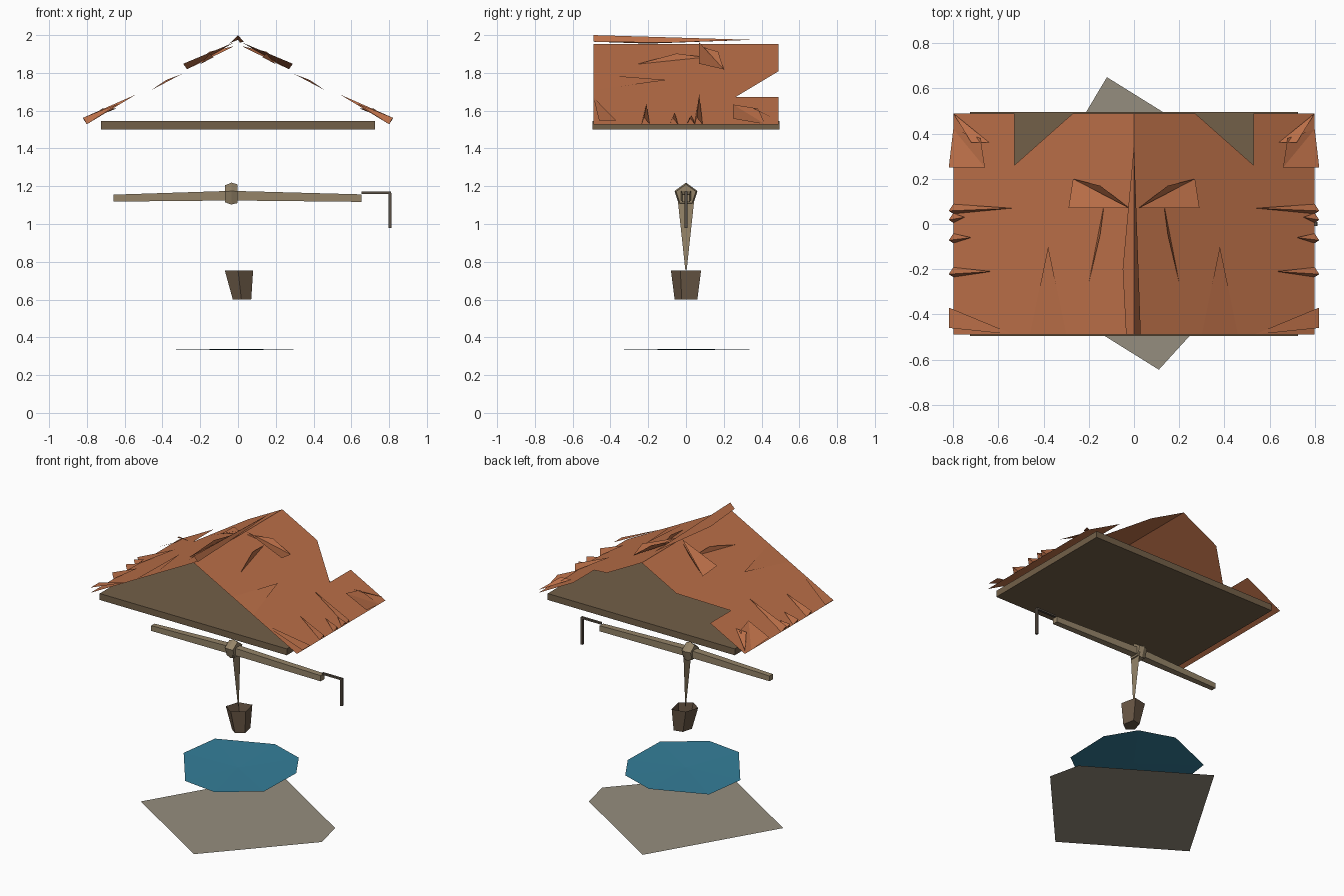
import bpy, bmesh
from math import pi, cos, sin

cube = bpy.data.objects.get("Cube")
if cube:
    bpy.data.objects.remove(cube)


def material(name, rgb):
    m = bpy.data.materials.new(name)
    m.use_nodes = True
    m.diffuse_color = (*rgb, 1)
    m.node_tree.nodes["Principled BSDF"].inputs["Base Color"].default_value = (*rgb, 1)
    return m


clay = material("clay tile", (0.50, 0.16, 0.065))
timber = material("dark timber", (0.17, 0.115, 0.065))
pale_wood = material("pale wood", (0.30, 0.23, 0.14))
bucket_wood = material("bucket wood", (0.14, 0.095, 0.06))
iron = material("dark iron", (0.10, 0.08, 0.06))
stone = material("grey stone", (0.30, 0.27, 0.21))
blue = material("water blue", (0.035, 0.21, 0.32))


def mesh_object(name, polygons, mat):
    """Each polygon is a list of corner points; shared corners are welded."""
    bm = bmesh.new()
    for poly in polygons:
        bm.faces.new([bm.verts.new(p) for p in poly])
    bmesh.ops.remove_doubles(bm, verts=bm.verts, dist=0.0005)
    bm.normal_update()
    mesh = bpy.data.meshes.new(name)
    bm.to_mesh(mesh)
    bm.free()
    mesh.materials.append(mat)
    ob = bpy.data.objects.new(name, mesh)
    bpy.context.collection.objects.link(ob)
    return ob


def box(name, lo, hi, mat):
    bm = bmesh.new()
    bmesh.ops.create_cube(bm, size=1)
    for v in bm.verts:
        v.co = [(a + b) / 2 + c * (b - a) for a, b, c in zip(lo, hi, v.co)]
    mesh = bpy.data.meshes.new(name)
    bm.to_mesh(mesh)
    bm.free()
    mesh.materials.append(mat)
    bpy.context.collection.objects.link(bpy.data.objects.new(name, mesh))


def loft(name, rings, mat, cap_start=True, cap_end=True):
    """Skin between rings that have the same number of points."""
    n = len(rings[0])
    polys = [[a[i], a[(i + 1) % n], b[(i + 1) % n], b[i]]
             for a, b in zip(rings, rings[1:]) for i in range(n)]
    if cap_start:
        polys.append(rings[0][::-1])
    if cap_end:
        polys.append(rings[-1])
    return mesh_object(name, polys, mat)


def ring_x(x, z, r, n, turn=0):
    return [(x, r * cos(turn + 2 * pi * i / n), z + r * sin(turn + 2 * pi * i / n)) for i in range(n)]


# Ground slab and water surface
ground = [(-.62, -.19), (.11, -.645), (.67, -.03), (.62, .19), (-.12, .65)]
mesh_object("ground", [[(x, y, 0) for x, y in ground]], stone)

rim = [(-.4, -.03), (-.15, -.37), (.1, -.4), (.35, -.21), (.36, .13), (.24, .33), (0, .41), (-.36, .26)]
mesh_object("water", [[(*a, .338), (*b, .338), (0, 0, .332)]
                      for a, b in zip(rim, rim[1:] + rim[:1])], blue)

# Bucket, open at the top
top = [(-.07, -.035), (.0, -.08), (.08, -.03), (.055, .08), (-.04, .06)]
loft("bucket", [[(x * .65 + .018, y * .75, .6) for x, y in top],
                [(x, y, .755) for x, y in top]], bucket_wood, cap_end=False)

# Rope, winding collar, axle and crank
mesh_object("rope", [[(-.012, -.045, 1.14), (-.012, .045, 1.14), (.003, .004, .76), (.003, -.004, .76)]], pale_wood)
loft("collar", [ring_x(-.068, 1.155, .05, 5, pi / 2), ring_x(-.035, 1.155, .064, 5, pi / 2),
                ring_x(-.003, 1.155, .055, 5, pi / 2)], pale_wood)
loft("axle", [ring_x(-.66, 1.137, .026, 4, pi / 4), ring_x(-.035, 1.15, .036, 4, pi / 4),
              ring_x(.655, 1.137, .028, 4, pi / 4)], pale_wood)
box("crank_arm", (.655, -.008, 1.16), (.81, .008, 1.172), iron)
box("crank_handle", (.797, -.008, .98), (.812, .008, 1.165), iron)

# Ceiling slab under the roof
box("ceiling", (-.725, -.495, 1.5), (.725, .495, 1.545), timber)


# Roof: points are (distance from ridge, y, lift above the slope)
def on_roof(side, p):
    x, y, lift = p
    return (side * x, y, 1.952 - .53 * x + lift)


sheets = [
    [(0, -.49, 0), (.27, -.49, 0), (.27, .49, 0), (0, .49, 0)],
    [(.27, -.49, 0), (.53, -.49, 0), (.53, .26, 0), (.27, .49, 0)],
    [(.53, -.49, 0), (.80, -.49, 0), (.80, .49, 0), (.53, .49, 0)],
]
# Broken tiles standing proud of the slope
shards = [
    [(.02, .07, .02), (.29, .07, .05), (.27, .20, .01)],
    [(.02, .07, .0), (.27, .20, .01), (.15, .17, .04)],
    [(.13, .10, .0), (.15, -.05, .03), (.20, -.26, .0)],
    [(.64, .36, .0), (.80, .49, .02), (.72, .36, .04)],
    [(.66, .25, .03), (.82, .25, .04), (.80, .42, .0)],
    [(.66, .25, .03), (.80, .42, .0), (.68, .38, .02)],
    [(.53, -.49, .0), (.82, -.46, .03), (.82, -.37, .03)],
    [(.30, -.49, .0), (.38, -.1, .012), (.46, -.49, .0)],
]
for y, start in ((.07, .54), (-.21, .63), (-.06, .72), (.03, .75)):
    shards.append([(start, y, .02), (.82, y - .012, .045), (.80, y + .018, .0)])
    shards.append([(start, y, .02), (.82, y - .012, .045), (.80, y - .025, .0)])

for side, label in ((1, "left"), (-1, "right")):
    mesh_object(label + "_roof", [[on_roof(side, p) for p in poly][::side] for poly in sheets], clay)
    mesh_object(label + "_tile_shards", [[on_roof(side, p) for p in poly][::side] for poly in shards], clay)

# Ridge cap
mesh_object("ridge_cap", [[(0, .35, 1.975), (-.05, -.2, 1.955), (-.035, -.49, 1.965), (0, -.49, 2.0)],
                          [(0, .35, 1.975), (0, -.49, 2.0), (.03, -.49, 1.965), (.01, -.1, 1.96)]], clay)
